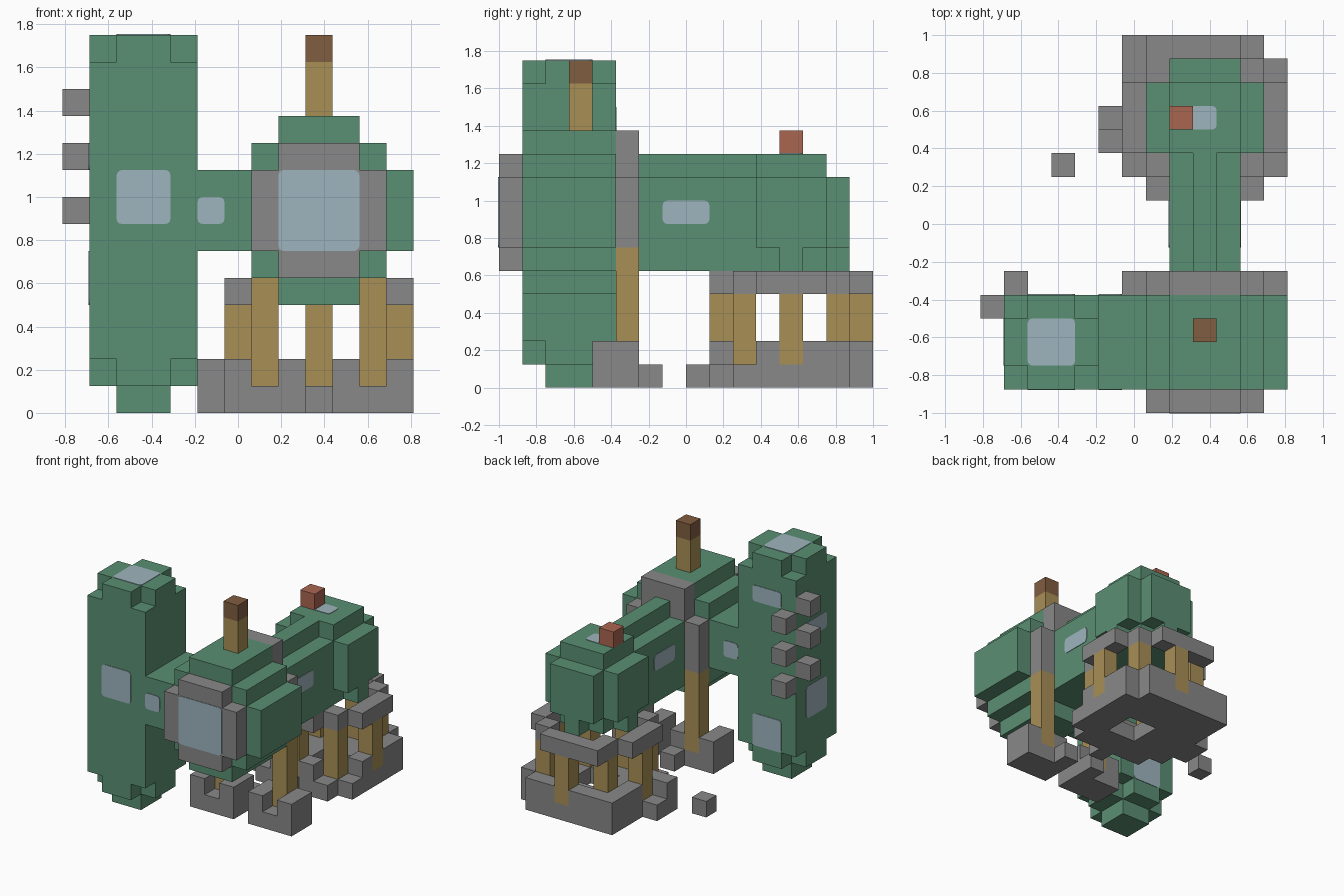
import bpy, bmesh, math
from mathutils import Vector

old = bpy.data.objects.get("Cube")
if old:
    bpy.data.objects.remove(old, do_unlink=True)

U = 0.125
ORIGIN = Vector((-0.8125, -1.0, 0.0))


def make_material(name, rgb):
    m = bpy.data.materials.new(name)
    m.use_nodes = True
    col = (*rgb, 1.0)
    m.diffuse_color = col
    m.node_tree.nodes["Principled BSDF"].inputs["Base Color"].default_value = col
    return m


MATS = {
    "green": make_material("green_panel", (0.102, 0.275, 0.17)),
    "grey": make_material("grey_stone", (0.246, 0.246, 0.246)),
    "tan": make_material("tan_wood", (0.392, 0.275, 0.091)),
    "brown": make_material("brown_wood", (0.216, 0.109, 0.051)),
    "red": make_material("red_brick", (0.402, 0.133, 0.08)),
    "blue": make_material("pale_blue_glass", (0.342, 0.462, 0.515)),
}

owner = {}   # grid cell -> part name
colour = {}  # part name -> colour name


def block(part, col, x, y, z):
    """Fill a box of cells; each range is (start, end)."""
    colour[part] = col
    for i in range(*x):
        for j in range(*y):
            for k in range(*z):
                owner[i, j, k] = part


def column(part, col, i, j, z):
    block(part, col, (i, i + 1), (j, j + 1), z)


# Tower with rounded ends and a small foot
block("tower", "green", (1, 5), (1, 5), (2, 13))
for z in ((1, 2), (13, 14)):
    block("tower", "green", (2, 4), (1, 5), z)
    block("tower", "green", (1, 5), (2, 4), z)
block("tower", "green", (2, 4), (2, 4), (0, 1))

# Staggered pegs climbing the tower corner
for step in range(3):
    column("tower_pegs", "grey", 0, 4, (7 + 2 * step, 8 + 2 * step))
    column("tower_pegs", "grey", 1, 5, (6 + 2 * step, 7 + 2 * step))

# Round cabin and the arm joining it to the tower
block("arm", "green", (5, 7), (1, 5), (6, 9))
block("cabin", "green", (6, 13), (1, 5), (6, 9))
block("cabin", "green", (7, 12), (1, 5), (5, 10))
block("cabin", "green", (8, 11), (1, 5), (4, 11))

# Front window surround
block("window_surround", "grey", (7, 12), (0, 1), (6, 9))
block("window_surround", "grey", (8, 11), (0, 1), (5, 10))

# Chimney pole
column("chimney", "tan", 9, 3, (11, 13))
column("chimney_cap", "brown", 9, 3, (13, 14))

# Tunnel with a ridge, linking the cabin to the rear room
block("tunnel", "green", (8, 11), (5, 11), (5, 9))
block("tunnel", "green", (9, 10), (5, 11), (9, 10))

# Arch behind the cabin
block("arch", "grey", (8, 11), (5, 6), (9, 11))

# Support posts and their feet, mirrored about the cabin centre
for side in (-1, 1):
    c = 9 + 2 * side
    column("arch", "grey", c, 5, (6, 9))
    column("support_posts", "tan", c, 5, (1, 6))
    block("post_feet", "grey", (c - 1, c + 2), (4, 6), (0, 1))
    for i in (c - 1, c + 1):
        block("post_feet", "grey", (i, i + 1), (4, 6), (1, 2))
    column("post_feet", "grey", c - side, 6, (0, 1))

# Rear room
block("rear_room", "green", (7, 12), (11, 14), (6, 9))
block("rear_room", "green", (8, 11), (14, 15), (6, 9))
block("rear_room", "green", (8, 11), (11, 14), (9, 10))
block("rear_room", "green", (8, 11), (11, 14), (5, 6))
block("rear_room", "green", (7, 12), (12, 13), (5, 6))
block("rear_room", "green", (9, 10), (14, 15), (5, 6))
column("roof_block", "red", 8, 12, (10, 11))

# Platform base: broad ring with an opening in the middle
block("platform_base", "grey", (6, 13), (10, 15), (0, 1))
block("platform_base", "grey", (7, 12), (9, 16), (0, 1))
column("platform_base", "grey", 6, 15, (0, 1))
column("platform_base", "grey", 9, 8, (0, 1))
block("platform_base", "grey", (5, 6), (11, 13), (0, 1))
for i in (9, 10):
    for j in (11, 12):
        owner.pop((i, j, 0), None)

# Raised blocks on the base between the posts
for i, j in ((8, 9), (10, 9), (6, 11), (6, 13), (12, 11), (12, 13), (12, 14),
             (6, 14), (5, 11), (6, 15), (7, 15), (8, 15), (10, 15), (11, 15)):
    column("platform_base", "grey", i, j, (1, 2))

# Eight posts in a circle, and the rail above them
for i, j in ((9, 9), (9, 15), (6, 12), (12, 12), (7, 10), (11, 10), (7, 14), (11, 14)):
    column("platform_posts", "tan", i, j, (1, 4))
    column("rail", "grey", i, j, (4, 5))
block("rail", "grey", (8, 11), (9, 10), (4, 5))
block("rail", "grey", (7, 11), (15, 16), (4, 5))
for i in (6, 12):
    block("rail", "grey", (i, i + 1), (11, 14), (4, 5))

# Loose stone on the ground
column("loose_stone", "grey", 3, 10, (0, 1))


def build_part(part):
    """Skin the cells of one part, leaving out covered faces."""
    bm = bmesh.new()
    verts = {}
    for cell in [c for c, p in owner.items() if p == part]:
        for axis in range(3):
            for s in (0, 1):
                near = list(cell)
                near[axis] += 2 * s - 1
                if tuple(near) in owner:
                    continue
                a, b = (axis + 1) % 3, (axis + 2) % 3
                ring = []
                for da, db in ((0, 0), (1, 0), (1, 1), (0, 1)):
                    p = list(cell)
                    p[axis] += s
                    p[a] += da
                    p[b] += db
                    p = tuple(p)
                    if p not in verts:
                        verts[p] = bm.verts.new(ORIGIN + Vector(p) * U)
                    ring.append(verts[p])
                bm.faces.new(ring if s else ring[::-1])
    bmesh.ops.dissolve_limit(bm, angle_limit=0.01, verts=bm.verts[:], edges=bm.edges[:])
    finish(bm, part, colour[part])


def finish(bm, name, col):
    me = bpy.data.meshes.new(name)
    bm.to_mesh(me)
    bm.free()
    me.materials.append(MATS[col])
    bpy.context.scene.collection.objects.link(bpy.data.objects.new(name, me))


def pane(name, axis, sign, level, ra, rb):
    """Thin pane with rounded corners; ra and rb span the next two axes."""
    a, b = (axis + 1) % 3, (axis + 2) % 3
    r, bm, ring = 0.2, bmesh.new(), []
    corners = ((ra[1], rb[1]), (ra[0], rb[1]), (ra[0], rb[0]), (ra[1], rb[0]))
    mid = ((ra[0] + ra[1]) / 2, (rb[0] + rb[1]) / 2)
    for n, (ca, cb) in enumerate(corners):
        for t in range(4):
            ang = math.pi / 2 * (n + t / 3)
            p = [0, 0, 0]
            p[axis] = level
            p[a] = ca + math.copysign(r, mid[0] - ca) + r * math.cos(ang)
            p[b] = cb + math.copysign(r, mid[1] - cb) + r * math.sin(ang)
            ring.append(bm.verts.new(ORIGIN + Vector(p) * U))
    face = bm.faces.new(ring)
    out = bmesh.ops.extrude_face_region(bm, geom=[face])
    shift = Vector((0, 0, 0))
    shift[axis] = sign * 0.004
    bmesh.ops.translate(bm, vec=shift,
                        verts=[v for v in out["geom"] if isinstance(v, bmesh.types.BMVert)])
    bmesh.ops.recalc_face_normals(bm, faces=bm.faces[:])
    finish(bm, name, "blue")


for part in colour:
    build_part(part)

# Window panes
pane("cabin_window", 1, -1, 0, (6, 9), (8, 11))
pane("tower_front_window", 1, -1, 1, (7, 9), (2, 4))
pane("tower_roof_window", 2, 1, 14, (2, 4), (2, 4))
pane("tower_back_upper_window", 1, 1, 5, (11, 12), (2, 4))
pane("tower_back_lower_window", 1, 1, 5, (2, 4), (2, 4))
pane("tower_side_upper_window", 0, -1, 1, (2, 4), (9, 10))
pane("tower_side_lower_window", 0, -1, 1, (2, 4), (4, 6))
pane("arm_front_window", 1, -1, 1, (7, 8), (5, 6))
pane("arm_back_window", 1, 1, 5, (7, 8), (5, 6))
pane("tunnel_left_window", 0, 1, 11, (7, 9), (7, 8))
pane("tunnel_right_window", 0, -1, 8, (7, 9), (7, 8))
pane("rear_roof_window", 2, 1, 10, (8, 10), (12, 13))
